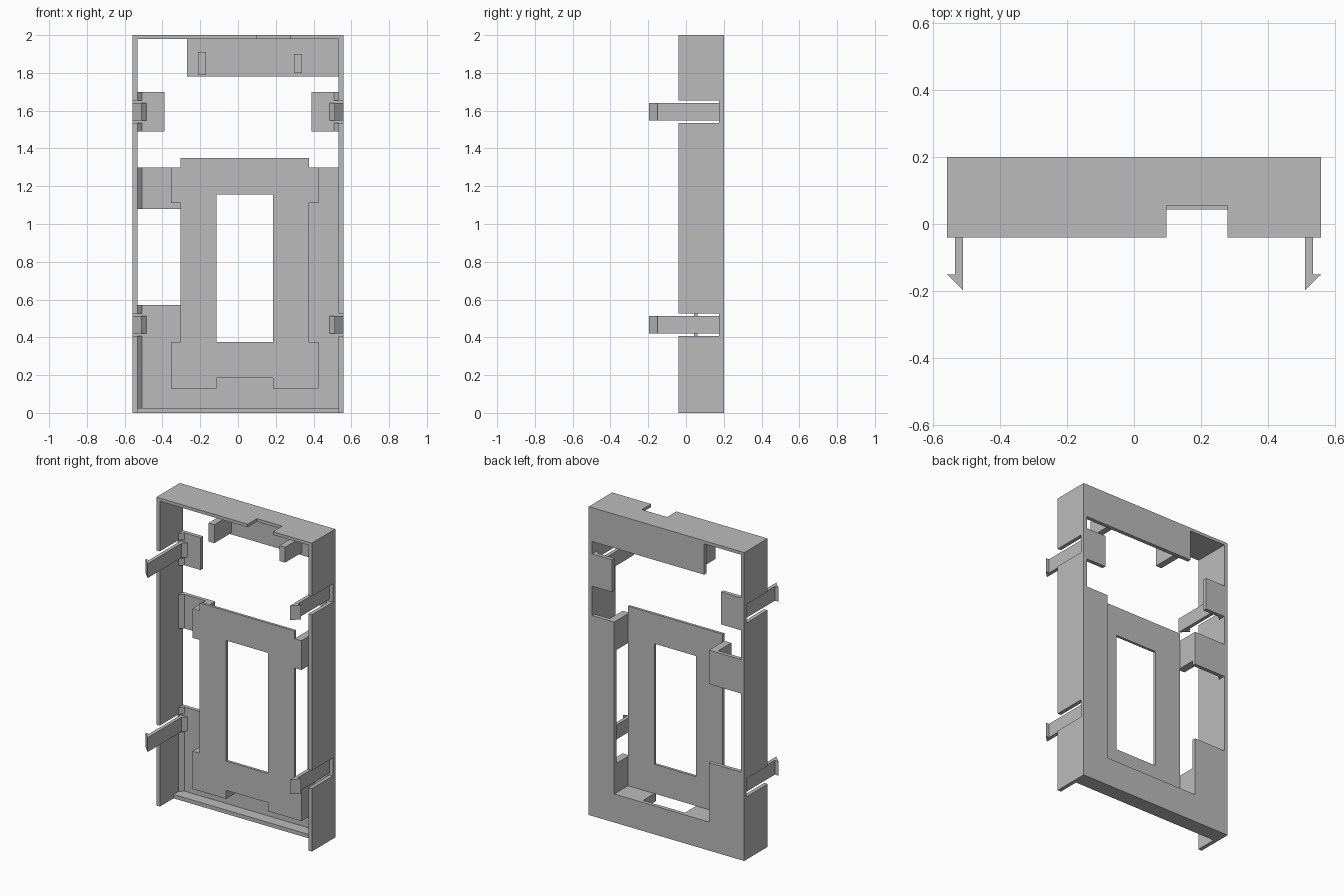
import bpy, bmesh
from mathutils import Vector

if "Cube" in bpy.data.objects:
    bpy.data.objects.remove(bpy.data.objects["Cube"], do_unlink=True)

grey = bpy.data.materials.new("plain_grey")
grey.use_nodes = True
grey.diffuse_color = (0.5, 0.5, 0.5, 1)
grey.node_tree.nodes["Principled BSDF"].inputs["Base Color"].default_value = (0.5, 0.5, 0.5, 1)


def prism(name, outline, axis, start, end):
    """Extrude a flat outline along one axis; the outline uses the other two axes in order."""
    def place(p, d):
        return {"x": Vector((d, *p)), "y": Vector((p[0], d, p[1])), "z": Vector((*p, d))}[axis]
    bm = bmesh.new()
    face = bm.faces.new([bm.verts.new(place(p, start)) for p in outline])
    ext = bmesh.ops.extrude_face_region(bm, geom=[face])
    verts = [g for g in ext["geom"] if isinstance(g, bmesh.types.BMVert)]
    bmesh.ops.translate(bm, verts=verts, vec=place((0, 0), end - start))
    bmesh.ops.recalc_face_normals(bm, faces=bm.faces)
    mesh = bpy.data.meshes.new(name)
    bm.to_mesh(mesh)
    bm.free()
    mesh.materials.append(grey)
    obj = bpy.data.objects.new(name, mesh)
    bpy.context.collection.objects.link(obj)
    return obj


def box(name, x0, x1, y0, y1, z0, z1):
    return prism(name, [(x0, y0), (x1, y0), (x1, y1), (x0, y1)], "z", z0, z1)


FRONT, INNER, BACK = -0.04, 0.175, 0.2
OUT, IN = 0.558, 0.533
PLATE_F, PLATE_B = 0.043, 0.06
L, R = -0.305, 0.375          # sides of the centre plate
HL, HR = -0.115, 0.185        # sides of its window
EAR = 0.05

# Side walls with clip slots, and the barbed clips
wall = [(FRONT, 0)]
for z0, z1 in ((0.408, 0.525), (1.535, 1.655)):
    wall += [(FRONT, z0), (INNER, z0), (INNER, z1), (FRONT, z1)]
wall += [(FRONT, 2), (BACK, 2), (BACK, 0)]
for side, s in (("right", -1), ("left", 1)):
    prism(f"{side}_wall", wall, "x", s * IN, s * OUT)
    clip = [(0.51, INNER), (0.51, -0.197), (OUT, -0.15), (IN, -0.15), (IN, INNER)]
    root = [(0.51, INNER), (0.485, INNER), (0.51, 0.15)]
    for level, z in (("lower", 0.42), ("upper", 1.548)):
        prism(f"{side}_{level}_clip", [(s * x, y) for x, y in clip], "z", z, z + 0.093)
        prism(f"{side}_{level}_clip_root", [(s * x, y) for x, y in root], "z", z, z + 0.093)
    # Back tab behind the upper clip
    box(f"{side}_upper_tab", s * 0.39, s * IN, INNER, BACK, 1.49, 1.7)


# Corner fillets between walls and back
def fillet(s, z0, z1):
    pts = [(s * IN, INNER), (s * 0.508, INNER), (s * IN, 0.15)]
    prism("corner_fillet", pts, "z", z0, z1)


for z0, z1 in ((0.025, 0.408), (0.525, 0.57), (1.08, 1.3)):
    fillet(-1, z0, z1)
for s in (-1, 1):
    fillet(s, 1.49, 1.535)
    fillet(s, 1.655, 1.7)

# Top with a notch, and the shallow bottom
prism("top_wall", [(-IN, FRONT), (0.097, FRONT), (0.097, 0.055), (0.278, 0.055),
                   (0.278, FRONT), (IN, FRONT), (IN, BACK), (-IN, BACK)], "z", 1.98, 2)
box("bottom_wall", -IN, IN, 0.1, INNER, 0, 0.025)

# Back panels
prism("lower_back_panel", [(-IN, 0), (IN, 0), (IN, 1.3), (R, 1.3), (R, 0.185),
                           (L, 0.185), (L, 0.57), (-IN, 0.57)], "y", INNER, BACK)
box("side_back_tab", -IN, L, INNER, BACK, 1.08, 1.3)
box("upper_back_panel", -0.27, IN, INNER, BACK, 1.78, 1.98)
box("right_post", -0.212, -0.17, 0, INNER, 1.79, 1.91)
box("left_post", 0.297, 0.338, 0, INNER, 1.8, 1.9)

# Centre plate with ears and a window
A, B = L - EAR, R + EAR
plate = prism("centre_plate", [
    (A, 0.13), (HL, 0.13), (HL, 0.185), (HR, 0.185), (HR, 0.13), (B, 0.13), (B, 0.375),
    (R, 0.375), (R, 1.11), (B, 1.11), (B, 1.3), (R, 1.3), (R, 1.35), (L, 1.35), (L, 1.3),
    (A, 1.3), (A, 1.11), (L, 1.11), (L, 0.375), (A, 0.375)], "y", PLATE_F, PLATE_B)
cutter = box("window_cutter", HL, HR, 0, 0.1, 0.375, 1.157)
cutter.hide_render = True
mod = plate.modifiers.new("window", "BOOLEAN")
mod.operation = "DIFFERENCE"
mod.solver = "EXACT"
mod.object = cutter
bpy.context.view_layer.objects.active = plate
bpy.ops.object.modifier_apply(modifier=mod.name)
bpy.data.objects.remove(cutter, do_unlink=True)

# Blocks joining the plate to the back panel
for x0, x1 in ((A, L), (R, B)):
    for z0, z1 in ((0.13, 0.375), (1.11, 1.3)):
        box("plate_side_block", x0, x1, PLATE_B, INNER, z0, z1)
for x0, x1 in ((L, HL), (HR, R)):
    box("plate_bottom_block", x0, x1, PLATE_B, INNER, 0.13, 0.185)
